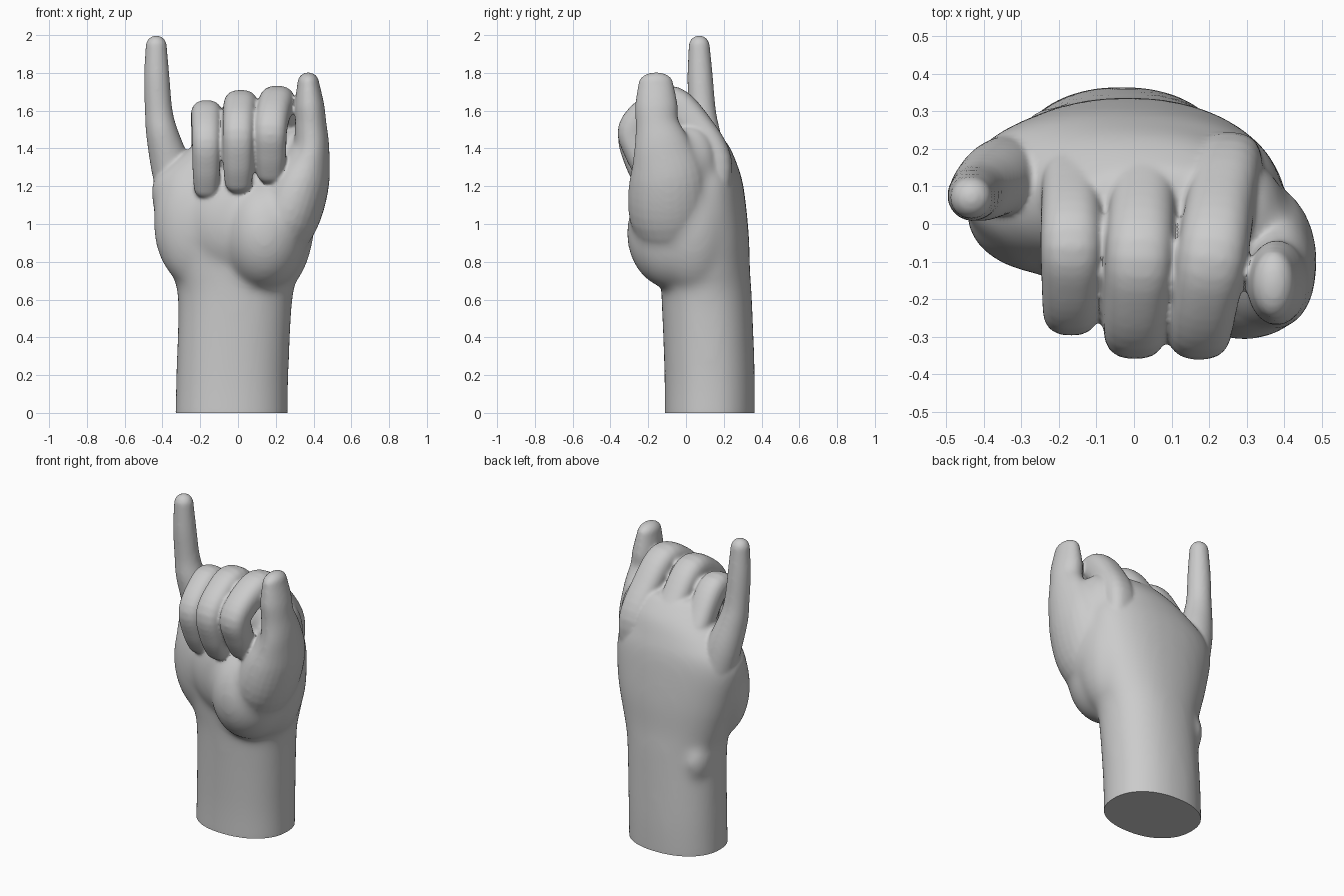
import bpy
import bmesh
import math
from mathutils import Vector

if "Cube" in bpy.data.objects:
    bpy.data.objects.remove(bpy.data.objects["Cube"], do_unlink=True)

SIDES = 28


def smooth_rows(rows, steps=5):
    """Catmull-Rom interpolation through rows of (x, y, z, width, depth)."""
    padded = [rows[0]] + list(rows) + [rows[-1]]
    result = []
    for a, b, c, d in zip(padded, padded[1:], padded[2:], padded[3:]):
        for step in range(steps):
            t = step / steps
            result.append([
                q + t * (r - p + t * (2 * p - 5 * q + 4 * r - s
                                      + t * (3 * (q - r) + s - p))) / 2
                for p, q, r, s in zip(a, b, c, d)])
    result.append(list(rows[-1]))
    return result


def round_end(rows, end, outward, steps=5):
    """Add a dome of shrinking rings beyond an end ring."""
    x, y, z, width, depth = end
    reach = min(width, depth)
    for step in range(1, steps + 1):
        angle = math.radians(85) * step / steps
        centre = Vector((x, y, z)) + outward * reach * math.sin(angle)
        scale = math.cos(angle)
        rows.append([*centre, width * scale, depth * scale])


def loft(bm, rows, level=False, domed=True, power=2.0):
    """Skin a closed tube over oval rings; level rings stay horizontal."""
    rows = smooth_rows(rows)
    if domed:
        outward = (Vector(rows[-1][:3]) - Vector(rows[-2][:3])).normalized()
        round_end(rows, rows[-1], outward)
    rings = []
    for i, (x, y, z, width, depth) in enumerate(rows):
        before = Vector(rows[max(i - 1, 0)][:3])
        after = Vector(rows[min(i + 1, len(rows) - 1)][:3])
        tangent = Vector((0, 0, 1)) if level else (after - before).normalized()
        across = Vector((1, 0, 0))
        across = (across - tangent * across.dot(tangent)).normalized()
        forward = tangent.cross(across)
        ring = []
        for k in range(SIDES):
            angle = math.tau * k / SIDES
            c, s = math.cos(angle), math.sin(angle)
            c = math.copysign(abs(c) ** (2 / power), c)
            s = math.copysign(abs(s) ** (2 / power), s)
            ring.append(bm.verts.new(
                Vector((x, y, z)) + across * width * c + forward * depth * s))
        rings.append(ring)
    for low, high in zip(rings, rings[1:]):
        for k in range(SIDES):
            n = (k + 1) % SIDES
            bm.faces.new((low[k], low[n], high[n], high[k]))
    bm.faces.new(rings[0][::-1])
    bm.faces.new(rings[-1])


def pad(bm, centre, radii):
    """Soft ellipsoid muscle or bone."""
    made = bmesh.ops.create_uvsphere(bm, u_segments=SIDES, v_segments=16, radius=1)
    bmesh.ops.scale(bm, verts=made["verts"], vec=radii)
    bmesh.ops.translate(bm, verts=made["verts"], vec=centre)


def fuse(bm, obj, voxel, iterations):
    """Merge all closed parts into one softened skin on the object."""
    bm.to_mesh(obj.data)
    bm.free()
    skin = obj.modifiers.new("fuse", 'REMESH')
    skin.mode = 'VOXEL'
    skin.voxel_size = voxel
    soften = obj.modifiers.new("soften", 'SMOOTH')
    soften.factor = 0.5
    soften.iterations = iterations
    for name in ("fuse", "soften"):
        bpy.ops.object.modifier_apply(modifier=name)


hand = bpy.data.objects.new("hand", bpy.data.meshes.new("hand"))
bpy.context.collection.objects.link(hand)
bpy.context.view_layer.objects.active = hand
hand.select_set(True)

thumb = [
    (.15, -.04, .87, .16, .17),
    (.26, -.085, 1.05, .175, .215),
    (.338, -.095, 1.25, .152, .205),
    (.385, -.125, 1.40, .100, .155),
    (.385, -.152, 1.53, .083, .115),
    (.378, -.157, 1.63, .078, .112),
    (.372, -.16, 1.745, .058, .092),
]

# Forearm, wrist, palm and knuckle row
bm = bmesh.new()
loft(bm, [
    (-.035, .125, -.06, .30, .24),
    (-.03, .125, .2, .298, .24),
    (-.015, .11, .6, .304, .24),
    (-.015, .10, .75, .34, .24),
    (-.02, .09, .95, .395, .243),
    (-.035, .09, 1.2, .425, .215),
    (-.01, .085, 1.32, .355, .185),
    (.04, .08, 1.42, .275, .145),
    (.06, .04, 1.52, .21, .10),
], level=True, domed=False, power=2.2)

# Heel of the palm, thumb muscle, palm centre, thumb web, curl filling, wrist bone
for centre, radii in (
        ((-.22, .03, 1.01), (.23, .165, .35)),
        ((.14, -.06, .95), (.23, .255, .30)),
        ((.0, -.05, 1.03), (.28, .165, .30)),
        ((.20, .04, 1.05), (.21, .22, .42)),
        ((.29, .02, 1.33), (.12, .15, .20)),
        ((.04, -.06, 1.42), (.225, .15, .18)),
        ((-.235, .19, .58), (.08, .12, .14))):
    pad(bm, centre, radii)
loft(bm, thumb[:4])
fuse(bm, hand, 0.018, 24)

# Full thumb over the softened palm
bm = bmesh.new()
bm.from_mesh(hand.data)
loft(bm, thumb)

# Raised little finger
loft(bm, [
    (-.30, .14, 1.08, .11, .11),
    (-.355, .125, 1.30, .105, .10),
    (-.402, .095, 1.48, .085, .087),
    (-.42, .085, 1.60, .073, .073),
    (-.43, .075, 1.78, .067, .067),
    (-.433, .07, 1.942, .056, .056),
])

# Three curled fingers: knuckle x, fingertip x, half width, forward, up, tip drop
for base_x, tip_x, half, ahead, rise, drop in (
        (.25, .172, .092, .0, .015, .0),
        (.03, .002, .090, .0, -.005, .03),
        (-.165, -.168, .081, -.055, -.05, .02)):
    path = [
        (0, .14, 1.10, .9), (0, .15, 1.32, 1), (.25, .052, 1.495, 1),
        (.5, -.07, 1.62, 1.02), (.75, -.18, 1.585, .98),
        (.97, -.275, 1.485, .93), (1, -.245, 1.37, .9), (1, -.20, 1.27, .82)]
    loft(bm, [
        (base_x + (tip_x - base_x) * t, y - ahead * t,
         z + rise - drop * (t == 1), half * w, half * w)
        for t, y, z, w in path], power=2.5)
fuse(bm, hand, 0.0095, 8)

# Flat cut at the end of the forearm
bm = bmesh.new()
bm.from_mesh(hand.data)
cut = bmesh.ops.bisect_plane(
    bm, geom=bm.verts[:] + bm.edges[:] + bm.faces[:],
    plane_co=(0, 0, 0), plane_no=(0, 0, 1), clear_inner=True)
rim = [e for e in cut["geom_cut"] if isinstance(e, bmesh.types.BMEdge)]
bmesh.ops.holes_fill(bm, edges=rim)
bmesh.ops.recalc_face_normals(bm, faces=bm.faces[:])
bm.to_mesh(hand.data)
bm.free()
bpy.ops.object.shade_smooth_by_angle(angle=math.radians(45))

# Plain clay colour
clay = bpy.data.materials.new("grey_clay")
clay.use_nodes = True
colour = (.6, .6, .6, 1)
clay.diffuse_color = colour
clay.node_tree.nodes["Principled BSDF"].inputs["Base Color"].default_value = colour
hand.data.materials.clear()
hand.data.materials.append(clay)
